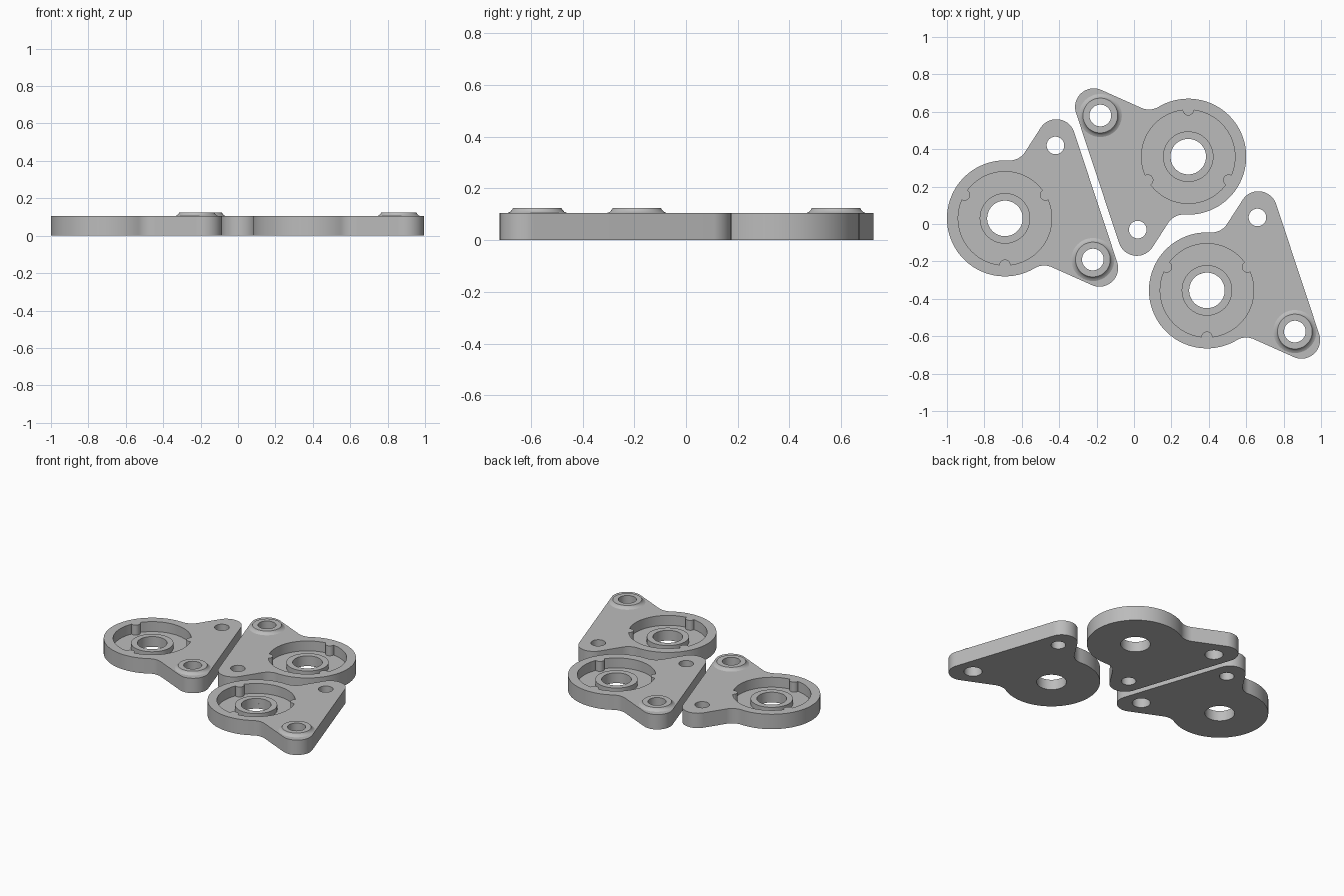
import bpy, bmesh, math
from mathutils import Matrix, Vector

if "Cube" in bpy.data.objects:
    bpy.data.objects.remove(bpy.data.objects["Cube"])

THICK, FLOOR = 0.105, 0.035
SMALL_HOLE, BOSS = (0.27, 0.39), (0.47, -0.22)
LOBE_TOP, LOBE_LOW = (0.275, 0.43), (0.505, -0.265)

metal = bpy.data.materials.new("light grey")
metal.diffuse_color = (0.5, 0.5, 0.5, 1)
metal.use_nodes = True
metal.node_tree.nodes["Principled BSDF"].inputs["Base Color"].default_value = metal.diffuse_color


def arc(center, r, a0, a1, step=4):
    n = max(2, round(abs(a1 - a0) / step))
    return [(center[0] + r * math.cos(math.radians(a0 + (a1 - a0) * i / n)),
             center[1] + r * math.sin(math.radians(a0 + (a1 - a0) * i / n)))
            for i in range(n + 1)]


def circle(center, r):
    return arc(center, r, 0, 360)[:-1]


def polar(r, a):
    return (r * math.cos(math.radians(a)), r * math.sin(math.radians(a)))


def new_object(name, bm):
    bmesh.ops.recalc_face_normals(bm, faces=bm.faces)
    mesh = bpy.data.meshes.new(name)
    bm.to_mesh(mesh)
    bm.free()
    mesh.materials.append(metal)
    obj = bpy.data.objects.new(name, mesh)
    bpy.context.collection.objects.link(obj)
    return obj


def prism(name, points, z0, z1):
    bm = bmesh.new()
    face = bm.faces.new([bm.verts.new((x, y, z0)) for x, y in points])
    top = bmesh.ops.extrude_face_region(bm, geom=[face])["geom"]
    bmesh.ops.translate(bm, vec=(0, 0, z1 - z0),
                        verts=[g for g in top if isinstance(g, bmesh.types.BMVert)])
    return new_object(name, bm)


def lathe(name, center, profile, n=72):
    bm = bmesh.new()
    rings = [[bm.verts.new((x, y, z)) for x, y in
              [(center[0] + r * math.cos(math.tau * i / n),
                center[1] + r * math.sin(math.tau * i / n)) for i in range(n)]]
             for r, z in profile]
    for a, b in zip(rings, rings[1:]):
        for i in range(n):
            j = (i + 1) % n
            bm.faces.new((a[i], a[j], b[j], b[i]))
    obj = new_object(name, bm)
    # open strip: make sure the top face points up
    if max(obj.data.polygons, key=lambda p: p.center.z).normal.z < 0:
        obj.data.flip_normals()
    return obj


def smooth(obj):
    bpy.ops.object.select_all(action="DESELECT")
    obj.select_set(True)
    bpy.context.view_layer.objects.active = obj
    bpy.ops.object.shade_smooth_by_angle(angle=math.radians(25))


# Plate outline: large disc blended by concave fillets into two small lobes
outline = (arc((0, 0), 0.31, 86.7, 300.8, 3)
           + arc(polar(0.41, 300.8), 0.1, 120.8, 65.8)
           + arc(LOBE_LOW, 0.1, 245.8, 378.3)
           + arc(LOBE_TOP, 0.1, 18.3, 146.9)
           + arc(polar(0.41, 86.7), 0.1, 326.9, 266.7))
plate = prism("plate", outline, 0, THICK)

# Round recess with three rounded tabs on its wall
recess = []
for t in (30, 150, 270):
    recess += arc(polar(0.25, t), 0.03, t - 90, t - 270, 15)
    recess += arc((0, 0), 0.25, t + 8, t + 112, 3)

cutters = [prism("recess_cutter", recess, FLOOR, 0.2),
           prism("bore_cutter", circle((0, 0), 0.095), -0.1, 0.2),
           prism("small_hole_cutter", circle(SMALL_HOLE, 0.047), -0.1, 0.2),
           prism("boss_hole_cutter", circle(BOSS, 0.058), -0.1, 0.2)]
bpy.context.view_layer.objects.active = plate
for c in cutters:
    mod = plate.modifiers.new("cut", "BOOLEAN")
    mod.operation, mod.solver, mod.object = "DIFFERENCE", "EXACT", c
    bpy.ops.object.modifier_apply(modifier=mod.name)
    bpy.data.objects.remove(c)

# Raised collar around the bore, and flared boss around the corner hole
collar = lathe("bore_collar", (0, 0),
               [(0.095, FLOOR), (0.095, 0.072), (0.135, 0.072), (0.135, FLOOR)])
boss = lathe("corner_boss", BOSS,
             [(0.058, THICK), (0.058, 0.125), (0.093, 0.125), (0.097, 0.118),
              (0.104, 0.110), (0.115, THICK)])

# Three copies, the middle one turned half round
parts = [plate, collar, boss]
for p in parts:
    smooth(p)
places = [("left", (-0.69, 0.03), 0), ("middle", (0.29, 0.36), math.pi),
          ("right", (0.39, -0.355), 0)]
for k, (side, (x, y), turn) in enumerate(places):
    for p in parts:
        base = p.name.split("left_")[-1]
        obj = p if k == 0 else p.copy()
        if k:
            bpy.context.collection.objects.link(obj)
        obj.name = side + "_" + base
        obj.matrix_world = Matrix.Translation(Vector((x, y, 0))) @ Matrix.Rotation(turn, 4, "Z")
